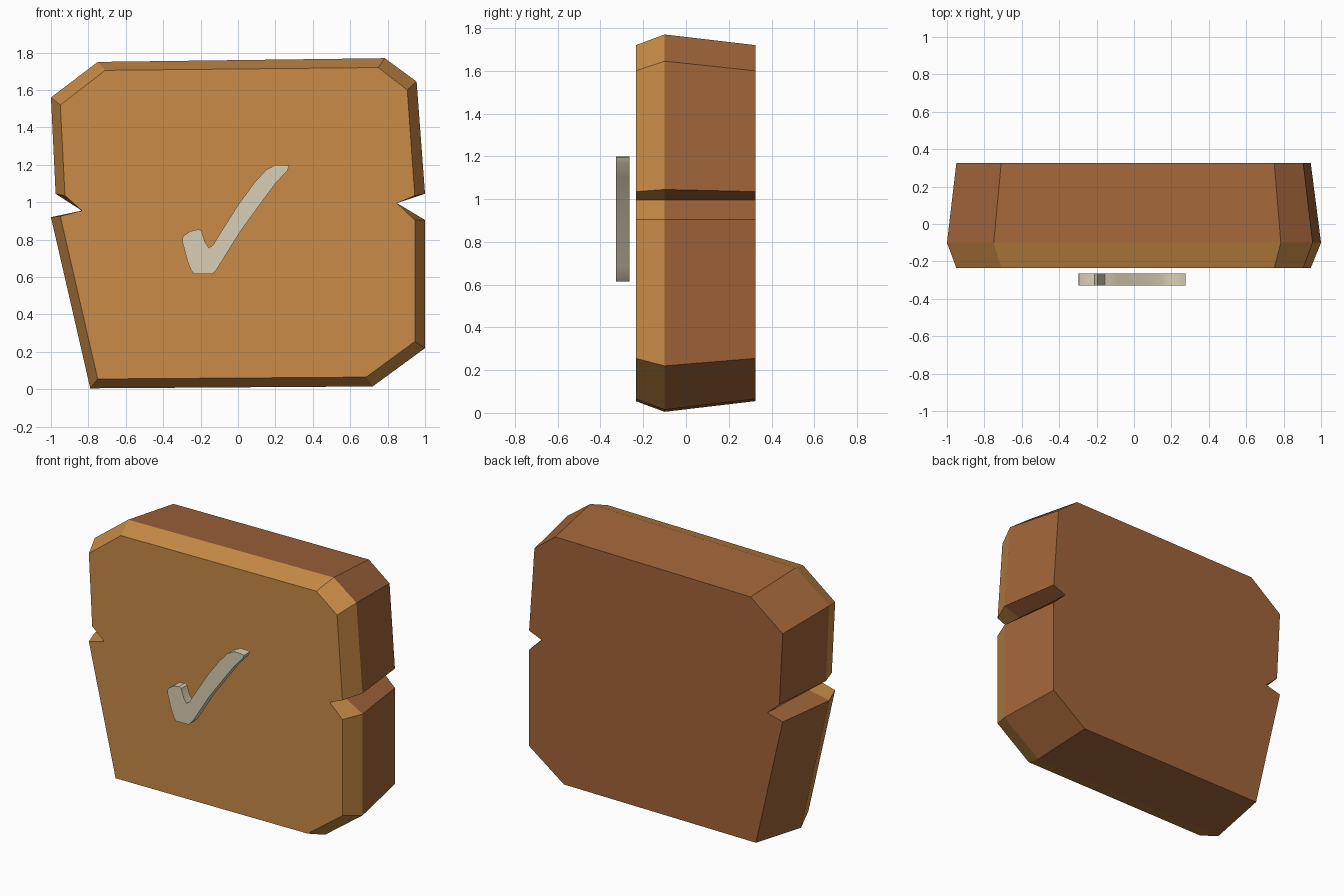
import bpy
import bmesh
import math

cube = bpy.data.objects.get("Cube")
if cube:
    bpy.data.objects.remove(cube, do_unlink=True)


def material(name, rgb):
    mat = bpy.data.materials.new(name)
    mat.use_nodes = True
    mat.diffuse_color = (*rgb, 1)
    node = next(n for n in mat.node_tree.nodes if n.type == 'BSDF_PRINCIPLED')
    node.inputs["Base Color"].default_value = (*rgb, 1)
    return mat


def loft(name, rings, mats):
    """Join closed (y, outline) rings front to back and cap both ends."""
    bm = bmesh.new()
    loops = [[bm.verts.new((x, y, z)) for x, z in pts] for y, pts in rings]
    bm.faces.new(loops[0])
    bm.faces.new(loops[-1])
    for a, b in zip(loops, loops[1:]):
        for i in range(len(a)):
            j = (i + 1) % len(a)
            bm.faces.new((a[i], a[j], b[j], b[i]))
    bmesh.ops.recalc_face_normals(bm, faces=bm.faces)
    mesh = bpy.data.meshes.new(name)
    bm.to_mesh(mesh)
    bm.free()
    obj = bpy.data.objects.new(name, mesh)
    bpy.context.collection.objects.link(obj)
    for mat in mats:
        mesh.materials.append(mat)
    return obj


light_wood = material("light wood", (0.578, 0.258, 0.061))
dark_wood = material("dark wood", (0.352, 0.127, 0.041))
cream = material("cream", (0.694, 0.624, 0.456))

# Wooden board: widest outline, and a smaller one shared by front and back
wide = [(-.79, .005), (.72, .015), (1, .22), (1, .905), (.85, .995),
        (1, 1.045), (.955, 1.645), (.785, 1.77), (-.75, 1.75),
        (-1, 1.56), (-.975, 1.045), (-.835, .955), (-1, .92)]
small = [(-.75, .055), (.685, .065), (.945, .255), (.945, .905), (.85, .995),
         (.945, 1.035), (.905, 1.6), (.75, 1.72), (-.71, 1.705),
         (-.95, 1.52), (-.925, 1.035), (-.835, .955), (-.95, .925)]
EDGE_Y = -.1
board = loft("wooden_board", [(-.235, small), (EDGE_Y, wide), (.325, small)],
             [light_wood, dark_wood])
for face in board.data.polygons:
    face.material_index = int(face.center.y > EDGE_Y)

# Raised check mark floating ahead of the board
check = [(-.235, .615), (-.14, .615), (-.115, .64), (-.086, .685), (.01, .84),
         (.13, 1.005), (.2, 1.1), (.265, 1.17), (.275, 1.195), (.25, 1.2),
         (.2, 1.2), (.15, 1.173), (.09, 1.107), (0, .985), (-.085, .85),
         (-.133, .772), (-.155, .755), (-.175, .785), (-.195, .845),
         (-.21, .855), (-.255, .845), (-.295, .818), (-.297, .785),
         (-.27, .685), (-.25, .635)]
mark = loft("check_mark", [(-.328, check), (-.265, check)], [cream])
bpy.ops.object.select_all(action='DESELECT')
mark.select_set(True)
bpy.context.view_layer.objects.active = mark
bpy.ops.object.shade_smooth_by_angle(angle=math.radians(35))
